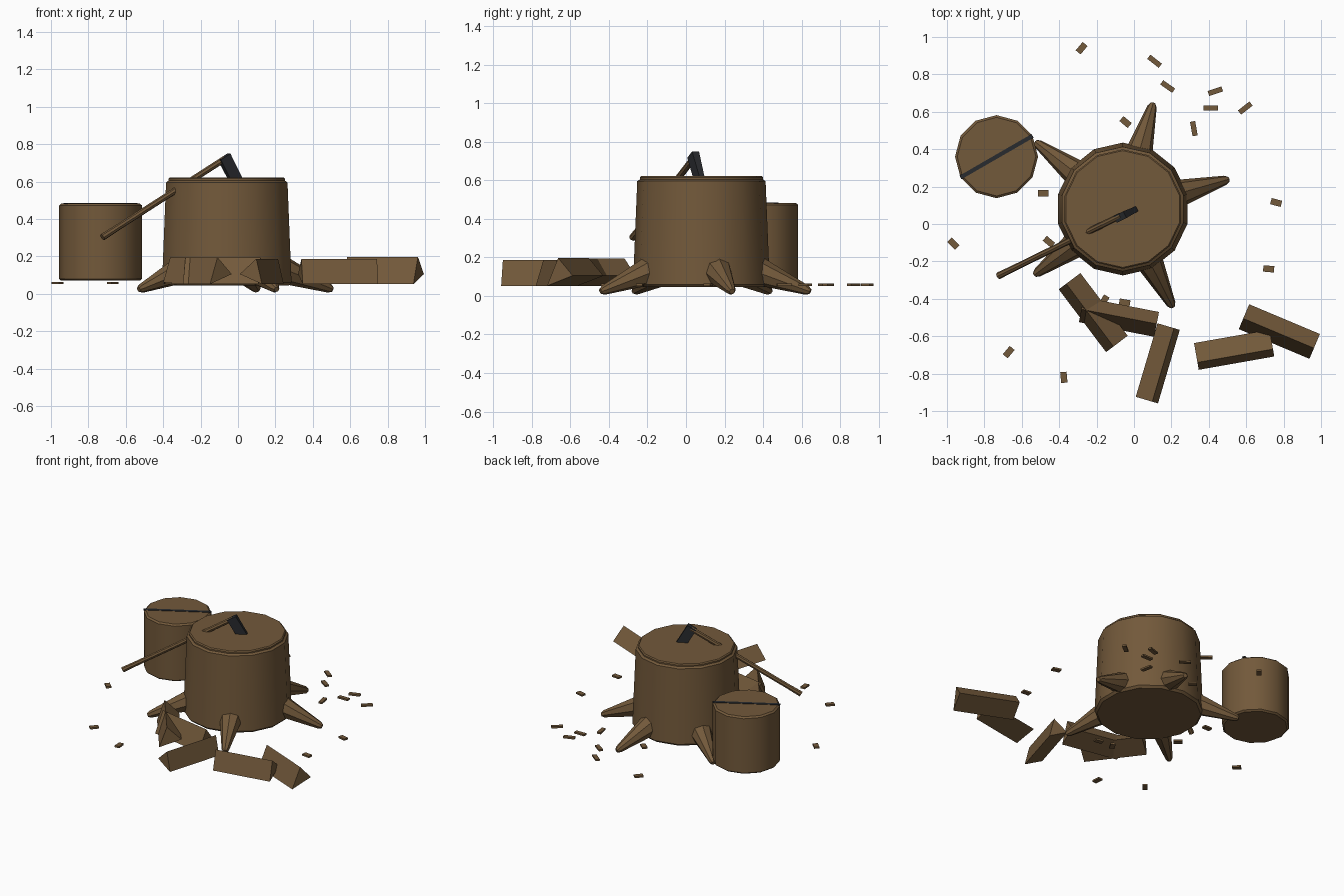
import bpy, bmesh, math
from mathutils import Vector, Matrix

if "Cube" in bpy.data.objects:
    bpy.data.objects.remove(bpy.data.objects["Cube"])


def material(name, rgb):
    m = bpy.data.materials.new(name)
    m.diffuse_color = (*rgb, 1)
    m.use_nodes = True
    m.node_tree.nodes["Principled BSDF"].inputs["Base Color"].default_value = m.diffuse_color
    return m


WOOD = material("brown wood", (0.17, 0.10, 0.043))
DARK = material("dark iron", (0.022, 0.024, 0.028))


def finish(name, bm, mat, matrix=Matrix(), smooth=False):
    bmesh.ops.recalc_face_normals(bm, faces=bm.faces[:])
    me = bpy.data.meshes.new(name)
    bm.to_mesh(me)
    bm.free()
    me.materials.append(mat)
    ob = bpy.data.objects.new(name, me)
    bpy.context.collection.objects.link(ob)
    ob.matrix_world = matrix
    if smooth:
        bpy.ops.object.select_all(action='DESELECT')
        ob.select_set(True)
        bpy.context.view_layer.objects.active = ob
        bpy.ops.object.shade_smooth_by_angle(angle=math.radians(32))
    return ob


def lathe(name, profile, n, mat, matrix):
    """Closed solid turned from (radius, height) points."""
    bm = bmesh.new()
    rings = []
    for r, z in profile:
        rings.append([bm.verts.new((r * math.cos(math.pi / 2 + math.tau * i / n),
                                    r * math.sin(math.pi / 2 + math.tau * i / n), z)) for i in range(n)])
    for a, b in zip(rings, rings[1:]):
        for i in range(n):
            j = (i + 1) % n
            bm.faces.new((a[i], a[j], b[j], b[i]))
    bm.faces.new(rings[0])
    bm.faces.new(rings[-1])
    return finish(name, bm, mat, matrix, True)


def along(p, q):
    """Matrix whose z axis runs from p towards q."""
    p, q = Vector(p), Vector(q)
    return Matrix.Translation(p) @ (q - p).to_track_quat('Z', 'Y').to_matrix().to_4x4()


def box(name, loc, size, deg, mat):
    bm = bmesh.new()
    bmesh.ops.create_cube(bm, size=1, matrix=Matrix.Diagonal((*size, 1)))
    return finish(name, bm, mat, Matrix.Translation(loc) @ Matrix.Rotation(math.radians(deg), 4, 'Z'))


def split_log(name, x, y, deg, length, section):
    """Three-sided prism lying down; section is (sideways, height) points."""
    bm = bmesh.new()
    ends = [[bm.verts.new((s * length / 2, v, z)) for v, z in section] for s in (-1, 1)]
    for i in range(3):
        j = (i + 1) % 3
        bm.faces.new((ends[0][i], ends[0][j], ends[1][j], ends[1][i]))
    bm.faces.new(ends[0])
    bm.faces.new(ends[1])
    finish(name, bm, WOOD, Matrix.Translation((x, y, 0)) @ Matrix.Rotation(math.radians(deg), 4, 'Z'))


# Chopping stump
CX, CY = -0.06, 0.08
lathe("stump", [(0.34, 0.045), (0.355, 0.06), (0.333, 0.595), (0.319, 0.605), (0.319, 0.615), (0.312, 0.622)],
      14, WOOD, Matrix.Translation((CX, CY, 0)))

# Roots
for k, deg in enumerate((74, 15.7, -63, -143.3, 142.5)):
    c, s = math.cos(math.radians(deg)), math.sin(math.radians(deg))
    p = (CX + 0.2 * c, CY + 0.2 * s, 0.169)
    q = (CX + 0.59 * c, CY + 0.59 * s, 0.022)
    lathe(f"root_{k + 1}", [(0.095, 0), (0.025, 0.395), (0.014, 0.414)], 8, WOOD, along(p, q))

# Small round log with a crack across its top
lathe("round_log", [(0.21, 0.07), (0.222, 0.08), (0.222, 0.472), (0.21, 0.482)],
      12, WOOD, Matrix.Translation((-0.735, 0.36, 0)))
box("log_crack", (-0.735, 0.36, 0.482), (0.445, 0.022, 0.006), 30, DARK)

# Axe
butt, top = Vector((-0.725, -0.277, 0.302)), Vector((-0.07, 0.045, 0.722))
lathe("axe_handle", [(0.019, 0), (0.017, 0.1), (0.017, (top - butt).length)], 8, WOOD, along(butt, top))
u = (top - butt).normalized()
side = u.cross(Vector((0, 0, 1))).normalized()
down = side.cross(u) * -1
bm = bmesh.new()
for v in bmesh.ops.create_cube(bm, size=1)["verts"]:
    a, b, c = v.co
    thick = 0.04 if c < 0 else 0.026
    v.co = Vector((-0.075, 0.037, 0.733)) + u * a * 0.066 + side * b * thick + down * (c + 0.5) * 0.19
finish("axe_head", bm, DARK)

# Split firewood: back edge, ridge, bottom front edge
LOGS = [(-0.22, -0.475, -53, 0.42, 0.075, -0.02, -0.07, 0.195),
        (-0.08, -0.495, -11, 0.41, 0.065, 0.0, -0.07, 0.195),
        (0.127, -0.745, 73.5, 0.41, 0.062, -0.03, -0.062, 0.187),
        (0.535, -0.67, 10, 0.41, 0.07, -0.035, -0.075, 0.187),
        (0.777, -0.575, -22.8, 0.41, 0.072, -0.01, -0.072, 0.197)]
for k, (x, y, deg, length, back, ridge, front, h) in enumerate(LOGS):
    split_log(f"split_log_{k + 1}", x, y, deg, length, [(back, 0.105), (ridge, h), (front, 0.052)])

# Wood chips
CHIPS = [(-0.28, 0.94, 50), (0.11, 0.87, -38), (0.18, 0.735, -35), (0.435, 0.71, 18), (0.41, 0.62, 0),
         (0.595, 0.62, 38), (0.32, 0.51, -80), (-0.045, 0.545, -40), (-0.485, 0.165, 0), (0.76, 0.115, -15),
         (-0.965, -0.105, -45), (0.72, -0.24, -5), (-0.67, -0.685, 50), (-0.375, -0.82, -85),
         (-0.455, -0.095, -40), (-0.05, -0.42, -10), (-0.16, -0.41, 60)]
for k, (x, y, deg) in enumerate(CHIPS):
    size = (0.078, 0.028, 0.012) if k < 8 and k not in (0, 7) else (0.058, 0.034, 0.012)
    box(f"chip_{k + 1}", (x, y, 0.057), size, deg, WOOD)
